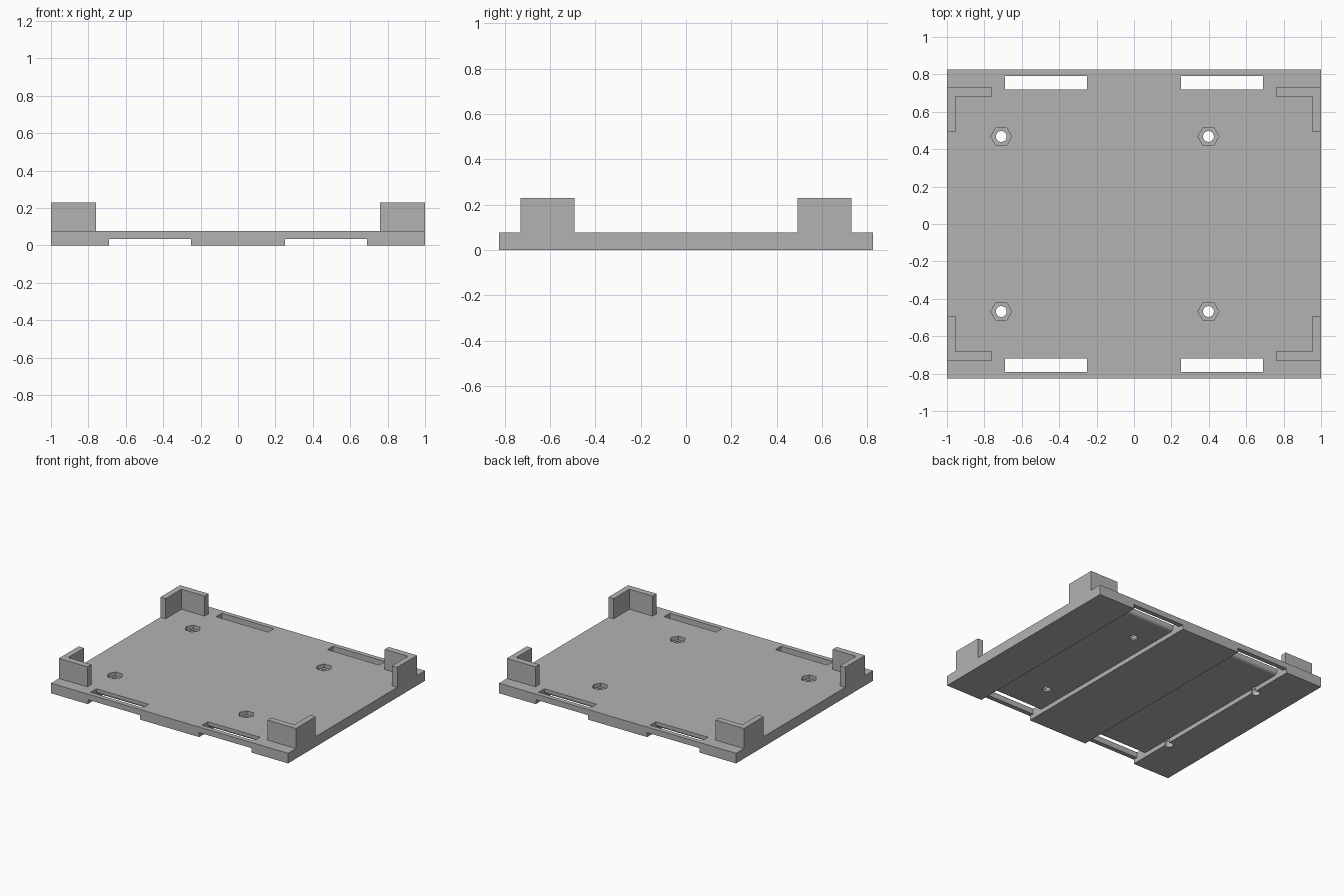
import bpy, bmesh, math
from mathutils import Vector

cube = bpy.data.objects.get("Cube")
if cube:
    bpy.data.objects.remove(cube, do_unlink=True)

HALF_Y, THICK, CHANNEL, WALL_TOP = 0.825, 0.077, 0.034, 0.23
SLOT_X = (0.25, 0.69)
SLOT_Y = (0.72, 0.79)

grey = bpy.data.materials.new("plain grey")
grey.use_nodes = True
grey.diffuse_color = (0.448, 0.448, 0.448, 1)
grey.node_tree.nodes["Principled BSDF"].inputs["Base Color"].default_value = grey.diffuse_color


def prism(name, outline, offset):
    """Solid made by sweeping a closed 3D outline along an offset."""
    bm = bmesh.new()
    face = bm.faces.new([bm.verts.new(p) for p in outline])
    swept = bmesh.ops.extrude_face_region(bm, geom=[face])["geom"]
    moved = [g for g in swept if isinstance(g, bmesh.types.BMVert)]
    bmesh.ops.translate(bm, verts=moved, vec=Vector(offset))
    bmesh.ops.recalc_face_normals(bm, faces=bm.faces)
    mesh = bpy.data.meshes.new(name)
    bm.to_mesh(mesh)
    bm.free()
    mesh.materials.append(grey)
    obj = bpy.data.objects.new(name, mesh)
    bpy.context.collection.objects.link(obj)
    return obj


def box(name, x, y, z):
    outline = [(x[0], y[0], z[0]), (x[1], y[0], z[0]), (x[1], y[1], z[0]), (x[0], y[1], z[0])]
    return prism(name, outline, (0, 0, z[1] - z[0]))


def column(name, cx, cy, radius, sides, z0, z1):
    angles = [2 * math.pi * i / sides for i in range(sides)]
    outline = [(cx + radius * math.cos(a), cy + radius * math.sin(a), z0) for a in angles]
    return prism(name, outline, (0, 0, z1 - z0))


def combine(target, tool, operation):
    mod = target.modifiers.new(tool.name, "BOOLEAN")
    mod.operation, mod.solver, mod.object = operation, "EXACT", tool
    tool.hide_render = True
    bpy.context.view_layer.objects.active = target
    bpy.ops.object.modifier_apply(modifier=mod.name)
    bpy.data.objects.remove(tool, do_unlink=True)


# Base plate
plate = box("mounting_plate", (-1, 1), (-HALF_Y, HALF_Y), (0, THICK))

# L-shaped corner walls
corner = [(1, 0.73), (0.76, 0.73), (0.76, 0.683), (0.955, 0.683), (0.955, 0.492), (1, 0.492)]
for sx in (-1, 1):
    for sy in (-1, 1):
        outline = [(sx * x, sy * y, 0.05) for x, y in corner]
        combine(plate, prism("corner_wall", outline, (0, 0, WALL_TOP - 0.05)), "UNION")

# Strap channels underneath
for sx in (-1, 1):
    xs = sorted(sx * x for x in SLOT_X)
    combine(plate, box("strap_channel", xs, (-1, 1), (-0.1, CHANNEL)), "DIFFERENCE")

# Strap slots with a rounded lower inner edge
radius = 0.025
arc = [math.pi / 2 * i / 8 for i in range(9)]
profile = [(SLOT_Y[0] - radius + radius * math.sin(a), CHANNEL + radius - radius * math.cos(a)) for a in arc]
profile += [(SLOT_Y[0], 0.15), (SLOT_Y[1], 0.15), (SLOT_Y[1], 0.01), (SLOT_Y[0] - radius, 0.01)]
for sx in (-1, 1):
    x0, x1 = sorted(sx * x for x in SLOT_X)
    for sy in (-1, 1):
        outline = [(x0, sy * y, z) for y, z in profile]
        combine(plate, prism("strap_slot", outline, (x1 - x0, 0, 0)), "DIFFERENCE")

# Screw holes with hexagonal nut pockets
for x in (-0.71, 0.398):
    for y in (-0.468, 0.468):
        combine(plate, column("screw_hole", x, y, 0.029, 24, -0.1, 0.2), "DIFFERENCE")
        combine(plate, column("nut_pocket", x, y, 0.056, 6, 0.048, 0.2), "DIFFERENCE")
